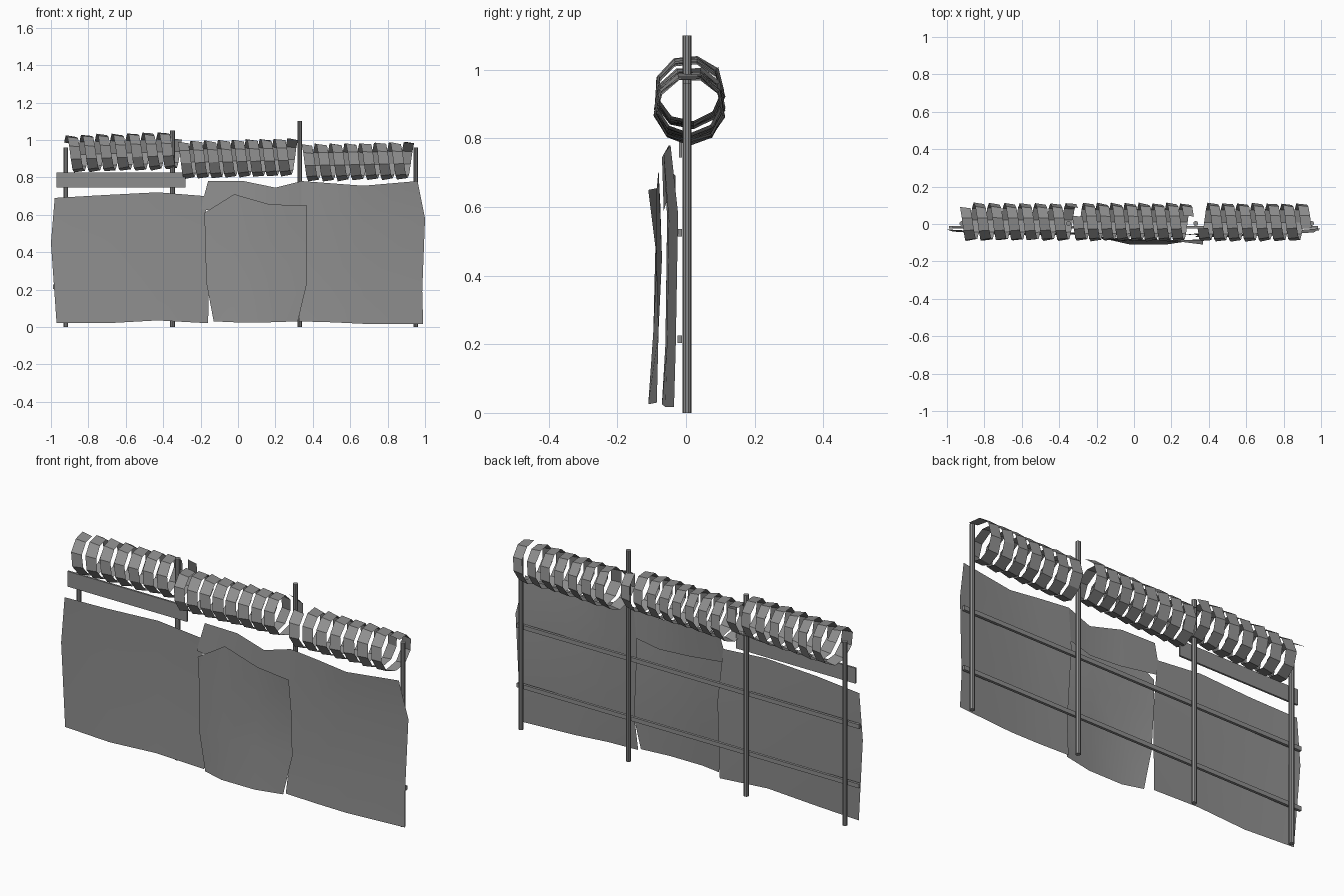
import bpy, bmesh, math, random
from mathutils import Vector

random.seed(4)
if "Cube" in bpy.data.objects:
    bpy.data.objects.remove(bpy.data.objects["Cube"])

grey = bpy.data.materials.new("weathered_grey")
grey.use_nodes = True
colour = (0.27, 0.27, 0.27, 1)
grey.diffuse_color = colour
grey.node_tree.nodes["Principled BSDF"].inputs["Base Color"].default_value = colour


def finish(name, bm, smooth=True):
    mesh = bpy.data.meshes.new(name)
    bm.to_mesh(mesh)
    bm.free()
    mesh.materials.append(grey)
    obj = bpy.data.objects.new(name, mesh)
    bpy.context.collection.objects.link(obj)
    if smooth:
        bpy.ops.object.select_all(action='DESELECT')
        obj.select_set(True)
        bpy.context.view_layer.objects.active = obj
        bpy.ops.object.shade_smooth_by_angle(angle=math.radians(35))
    return obj


def grid(name, rows, smooth=True):
    """Skin equal-length rows of points with quads."""
    bm = bmesh.new()
    lines = [[bm.verts.new(p) for p in row] for row in rows]
    for low, high in zip(lines, lines[1:]):
        for i in range(len(low) - 1):
            bm.faces.new((low[i], low[i + 1], high[i + 1], high[i]))
    return finish(name, bm, smooth)


def box(name, x0, x1, y, z, depth, height):
    bm = bmesh.new()
    bmesh.ops.create_cube(bm, size=1)
    for v in bm.verts:
        v.co = Vector(((x0 + x1) / 2 + v.co.x * (x1 - x0), y + v.co.y * depth, z + v.co.z * height))
    return finish(name, bm, False)


def post(name, x, height, radius=0.013):
    bm = bmesh.new()
    bmesh.ops.create_cone(bm, cap_ends=True, segments=10, radius1=radius, radius2=radius, depth=height)
    bmesh.ops.translate(bm, verts=bm.verts, vec=(x, 0.003, height / 2))
    return finish(name, bm)


def coil(name, x0, x1, z0, z1, turns, radius=0.1, width=0.056, sides=9):
    """Flat ribbon wound into a loose faceted helix."""
    left, right = [], []
    count = turns * sides
    for i in range(count + 1):
        t = i / count
        a = math.tau * i / sides + x0
        x = x0 + (x1 - x0 - width) * t
        z = z0 + (z1 - z0) * t
        for edge, shift, taper in ((left, 0, 1.03), (right, width, 0.95)):
            r = radius * taper * random.uniform(0.97, 1.03)
            edge.append((x + shift, 0.01 - r * math.sin(a), z + r * math.cos(a)))
    return grid(name, [left, right], False)


# Upright posts
for side, x, height in (("far_right", -0.92, 0.96), ("inner_right", -0.35, 1.05),
                        ("inner_left", 0.33, 1.10), ("far_left", 0.95, 0.96)):
    post(side + "_post", x, height)

# Horizontal rails and the plank above the right panel
for label, z in (("lower", 0.215), ("upper", 0.525)):
    box(label + "_rail", -0.99, 0.985, -0.018, z, 0.014, 0.022)
box("plank", -0.97, -0.28, -0.016, 0.785, 0.01, 0.08)

# Bent sheet panels: bottom, middle and top rows
grid("right_panel", [
    [(-0.97, -0.04, 0.02), (-0.7, -0.06, 0.02), (-0.43, -0.06, 0.035), (-0.16, -0.05, 0.02)],
    [(-1.0, -0.03, 0.45), (-0.72, -0.045, 0.42), (-0.43, -0.045, 0.42), (-0.15, -0.045, 0.42)],
    [(-0.98, -0.03, 0.69), (-0.72, -0.045, 0.705), (-0.43, -0.045, 0.72), (-0.18, -0.05, 0.7)]])
grid("left_panel", [
    [(0.325, -0.07, 0.03), (0.5, -0.07, 0.025), (0.67, -0.06, 0.017), (0.99, -0.035, 0.017)],
    [(0.34, -0.06, 0.2), (0.5, -0.06, 0.2), (0.67, -0.055, 0.2), (0.985, -0.03, 0.19)],
    [(0.32, -0.055, 0.58), (0.5, -0.055, 0.57), (0.67, -0.05, 0.56), (1.0, -0.023, 0.58)],
    [(0.34, -0.05, 0.78), (0.5, -0.055, 0.768), (0.67, -0.065, 0.755), (0.96, -0.045, 0.78)]])
grid("upper_centre_panel", [
    [(-0.2, -0.055, 0.63), (0.03, -0.065, 0.6), (0.2, -0.065, 0.59), (0.34, -0.055, 0.62)],
    [(-0.16, -0.045, 0.78), (0.03, -0.05, 0.78), (0.2, -0.07, 0.745), (0.34, -0.05, 0.78)]])
grid("centre_panel", [
    [(-0.13, -0.085, 0.03), (-0.02, -0.11, 0.025), (0.17, -0.11, 0.025), (0.32, -0.085, 0.03)],
    [(-0.17, -0.08, 0.24), (-0.02, -0.095, 0.24), (0.17, -0.095, 0.24), (0.37, -0.08, 0.24)],
    [(-0.175, -0.07, 0.45), (-0.02, -0.09, 0.45), (0.17, -0.085, 0.45), (0.37, -0.085, 0.45)],
    [(-0.18, -0.075, 0.61), (-0.02, -0.08, 0.71), (0.17, -0.085, 0.655), (0.37, -0.11, 0.65)]])

# Ribbon coils along the top
coil("right_coil", -0.93, -0.3, 0.925, 0.945, 7)
coil("centre_coil", -0.33, 0.32, 0.895, 0.91, 8)
coil("left_coil", 0.34, 0.95, 0.88, 0.89, 7)
